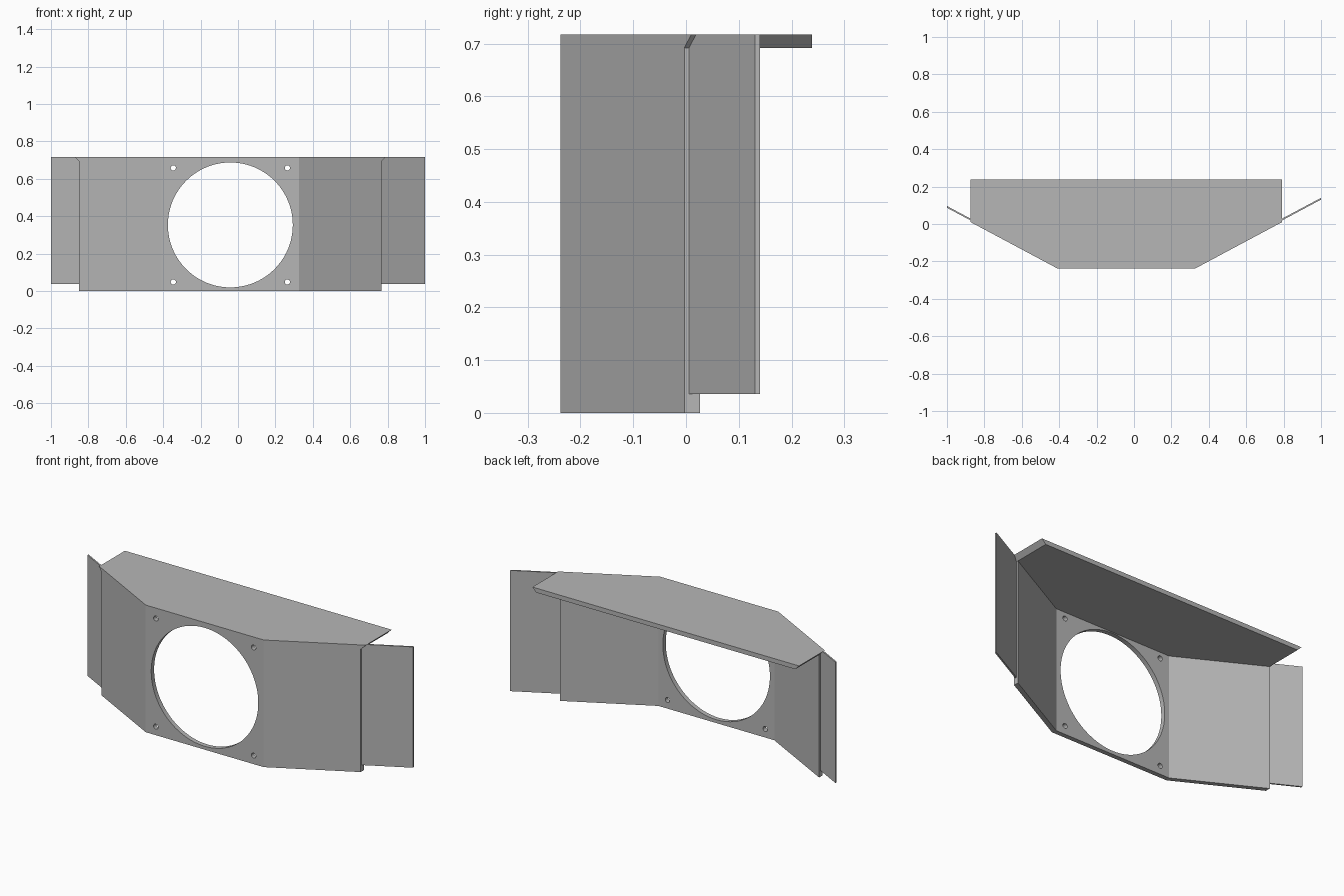
import bpy
import bmesh
import math

if "Cube" in bpy.data.objects:
    bpy.data.objects.remove(bpy.data.objects["Cube"], do_unlink=True)

# Main dimensions
MID = -0.041                      # centre line of the bracket body
FRONT, BACK = -0.238, 0.239
CORNER, END, TOP_END = 0.368, 0.808, 0.832
SLOPE = 0.534                     # plan slope of the angled wings
SHEET = 0.026
SHEET_Y = SHEET * math.hypot(1, SLOPE)
UNDERSIDE, TOP = 0.692, 0.717

grey = bpy.data.materials.new("plain_grey")
grey.use_nodes = True
grey.diffuse_color = (0.47, 0.47, 0.47, 1)
grey.node_tree.nodes["Principled BSDF"].inputs["Base Color"].default_value = grey.diffuse_color


def wing_y(x):
    """Plan position of the outer wing face at a distance from the centre line."""
    return FRONT + SLOPE * (x - CORNER)


def loft(name, low, high, z0, z1):
    """Solid between two matching plan outlines."""
    bm = bmesh.new()
    a = [bm.verts.new((x, y, z0)) for x, y in low]
    b = [bm.verts.new((x, y, z1)) for x, y in high]
    bm.faces.new(a[::-1])
    bm.faces.new(b)
    n = len(a)
    for i in range(n):
        j = (i + 1) % n
        bm.faces.new((a[i], a[j], b[j], b[i]))
    bmesh.ops.recalc_face_normals(bm, faces=bm.faces)
    mesh = bpy.data.meshes.new(name)
    bm.to_mesh(mesh)
    bm.free()
    mesh.materials.append(grey)
    obj = bpy.data.objects.new(name, mesh)
    bpy.context.collection.objects.link(obj)
    return obj


def mirrored(half):
    """Complete a symmetrical outline around the centre line."""
    return [(MID + x, y) for x, y in half] + [(MID - x, y) for x, y in half[::-1]]


# Folded front wall with its two angled wings
inner_corner = CORNER + (SHEET - SHEET_Y) / SLOPE
outer = mirrored([(END, wing_y(END)), (CORNER, FRONT)])
inner = mirrored([(END, wing_y(END) + SHEET_Y), (inner_corner, FRONT + SHEET)])
outline = outer + inner[::-1]
wall = loft("front_wall", outline, outline, 0, UNDERSIDE)


# Round opening and four screw holes
def drill(x, z, radius, sides):
    bpy.ops.mesh.primitive_cylinder_add(vertices=sides, radius=radius, depth=0.2,
                                        location=(x, FRONT, z),
                                        rotation=(math.pi / 2, 0, 0))
    cutter = bpy.context.object
    cutter.hide_render = True
    cutter.data.materials.append(grey)
    bpy.context.view_layer.objects.active = wall
    cut = wall.modifiers.new("hole", 'BOOLEAN')
    cut.operation = 'DIFFERENCE'
    cut.solver = 'EXACT'
    cut.object = cutter
    bpy.ops.object.modifier_apply(modifier=cut.name)
    bpy.data.objects.remove(cutter, do_unlink=True)


HOLE_Z = 0.353
drill(MID, HOLE_Z, 0.334, 96)
for sx in (-1, 1):
    for sz in (-1, 1):
        drill(MID + sx * 0.305, HOLE_Z + sz * 0.305, 0.014, 24)


# Top plate with undercut ends
def plate_outline(end):
    return mirrored([(end, BACK), (end, wing_y(end)), (CORNER, FRONT)])


loft("top_plate", plate_outline(END), plate_outline(TOP_END), UNDERSIDE, TOP)

# Thin mounting flanges reaching out from the wing ends
for name, side in (("left_flange", 1), ("right_flange", -1)):
    tip = 1 - side * MID
    near, far = 0.009, 0.0185
    plan = [(END, wing_y(END) + near), (tip, wing_y(tip) + near),
            (tip, wing_y(tip) + far), (END, wing_y(END) + far)]
    plan = [(MID + side * x, y) for x, y in plan]
    loft(name, plan, plan, 0.036, TOP)

# Smooth only the hole walls
bpy.ops.object.select_all(action='DESELECT')
wall.select_set(True)
bpy.context.view_layer.objects.active = wall
bpy.ops.object.shade_smooth_by_angle(angle=math.radians(20))
